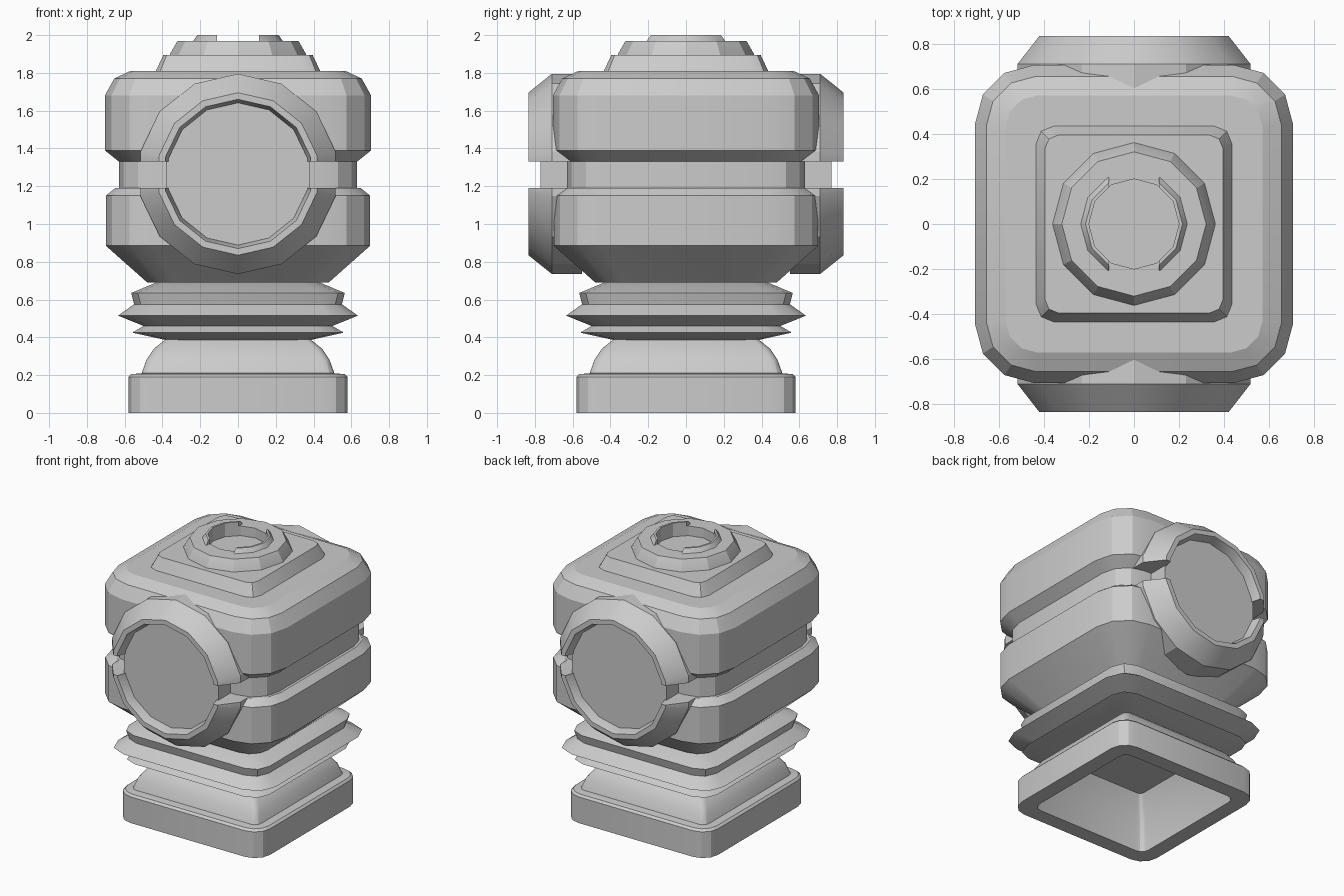
import bpy, bmesh
from math import sin, cos, pi, radians
from mathutils import Matrix, Vector

cube = bpy.data.objects.get("Cube")
if cube:
    bpy.data.objects.remove(cube, do_unlink=True)

grey = bpy.data.materials.new("plain grey")
grey.use_nodes = True
grey.diffuse_color = (0.6, 0.6, 0.6, 1)
grey.node_tree.nodes["Principled BSDF"].inputs["Base Color"].default_value = (0.6, 0.6, 0.6, 1)


def square(z, half, corner, segs):
    """Outline of a square with rounded corners."""
    pts = []
    for k in range(4):
        for i in range(segs + 1):
            a = k * pi / 2 + i * pi / 2 / segs
            mid = k * pi / 2 + pi / 4
            c = (half - corner) * 2 ** 0.5
            pts.append(Vector((c * cos(mid) + corner * cos(a),
                               c * sin(mid) + corner * sin(a), z)))
    return pts


def circle(z, r, sides):
    return [Vector((r * cos(2 * pi * i / sides), r * sin(2 * pi * i / sides), z))
            for i in range(sides)]


def loft(name, outlines, closed=False, matrix=Matrix(), cut=None):
    """Skin outlines in order; either cap the ends or close into a ring."""
    bm = bmesh.new()
    rows = [[bm.verts.new(matrix @ p) for p in o] for o in outlines]
    pairs = list(zip(rows, rows[1:]))
    if closed:
        pairs.append((rows[-1], rows[0]))
    else:
        bm.faces.new(rows[0][::-1])
        bm.faces.new(rows[-1])
    n = len(rows[0])
    for a, b in pairs:
        for i in range(n):
            j = (i + 1) % n
            bm.faces.new((a[i], a[j], b[j], b[i]))
    if cut:
        co, normal = cut
        bmesh.ops.bisect_plane(bm, geom=bm.verts[:] + bm.edges[:] + bm.faces[:],
                               plane_co=co, plane_no=normal, clear_inner=True)
        bmesh.ops.holes_fill(bm, edges=[e for e in bm.edges if e.is_boundary])
    bmesh.ops.recalc_face_normals(bm, faces=bm.faces)
    mesh = bpy.data.meshes.new(name)
    bm.to_mesh(mesh)
    bm.free()
    mesh.materials.append(grey)
    ob = bpy.data.objects.new(name, mesh)
    bpy.context.collection.objects.link(ob)
    bpy.ops.object.select_all(action='DESELECT')
    ob.select_set(True)
    bpy.context.view_layer.objects.active = ob
    bpy.ops.object.shade_smooth_by_angle(angle=radians(25))
    return ob


# Hollow foot: inside from the ceiling down, then up the outside
foot = [(0.36, 0.36, 0.03), (0.2, 0.44, 0.05), (0, 0.47, 0.06), (0, 0.58, 0.12),
        (0.19, 0.58, 0.12), (0.205, 0.565, 0.11), (0.21, 0.51, 0.05),
        (0.28, 0.485, 0.04), (0.34, 0.445, 0.04), (0.4, 0.37, 0.03)]
loft("foot", [square(z, h, c, 3) for z, h, c in foot])

# Folded bellows neck
folds = [(0.385, 0.38, 0.08), (0.425, 0.56, 0.12), (0.46, 0.5, 0.1),
         (0.515, 0.635, 0.16), (0.575, 0.55, 0.12), (0.635, 0.565, 0.12),
         (0.7, 0.41, 0.08)]
loft("bellows", [square(z, h, c, 2) for z, h, c in folds])

# Main housing with a groove around its middle
housing = [(0.69, 0.48, 0.14), (0.885, 0.7, 0.25), (1.15, 0.7, 0.25),
           (1.19, 0.65, 0.22), (1.19, 0.63, 0.2), (1.33, 0.63, 0.2),
           (1.39, 0.705, 0.26), (1.68, 0.705, 0.26), (1.77, 0.655, 0.22),
           (1.81, 0.57, 0.14)]
loft("housing", [square(z, h, c, 3) for z, h, c in housing])

# Square plate on top
loft("top_plate", [square(z, h, c, 2) for z, h, c in
                   [(1.8, 0.435, 0.08), (1.81, 0.435, 0.08), (1.895, 0.395, 0.06)]])

# Round collar with a sunken floor
collar = [(1.88, 0.365), (1.9, 0.36), (1.97, 0.32), (1.97, 0.2), (1.9, 0.2)]
loft("collar", [circle(z, r, 12) for z, r in collar])

for side, word in ((1, "left"), (-1, "right")):
    # Half of the split lip around the socket
    lip = [(1.965, 0.24), (2.0, 0.215), (2.0, 0.2), (1.965, 0.2)]
    loft("socket_lip_" + word, [circle(z, r, 12) for z, r in lip], closed=True,
         cut=((0.11 * side, 0, 0), (side, 0, 0)))

# Round lens running through the housing
AXIS_Z = 1.265
for side, word in ((-1, "front"), (1, "back")):
    turn = (Matrix.Translation((0, 0, AXIS_Z)) @ Matrix.Rotation(-side * pi / 2, 4, 'X')
            @ Matrix.Rotation(pi / 2, 4, 'Z'))
    loft("lens_" + word, [circle(d, 0.39, 14) for d in (0.3, 0.77)], matrix=turn)

    # Bevelled surround split into an upper and a lower arc
    rim = [(0.55, 0.53), (0.71, 0.53), (0.835, 0.43), (0.835, 0.395), (0.765, 0.375),
           (0.55, 0.375)]
    for up, level, place in ((1, 1.33, "upper"), (-1, 1.19, "lower")):
        loft(f"{place}_surround_{word}", [circle(d, r, 14) for d, r in rim],
             closed=True, matrix=turn, cut=((0, 0, level), (0, 0, up)))
